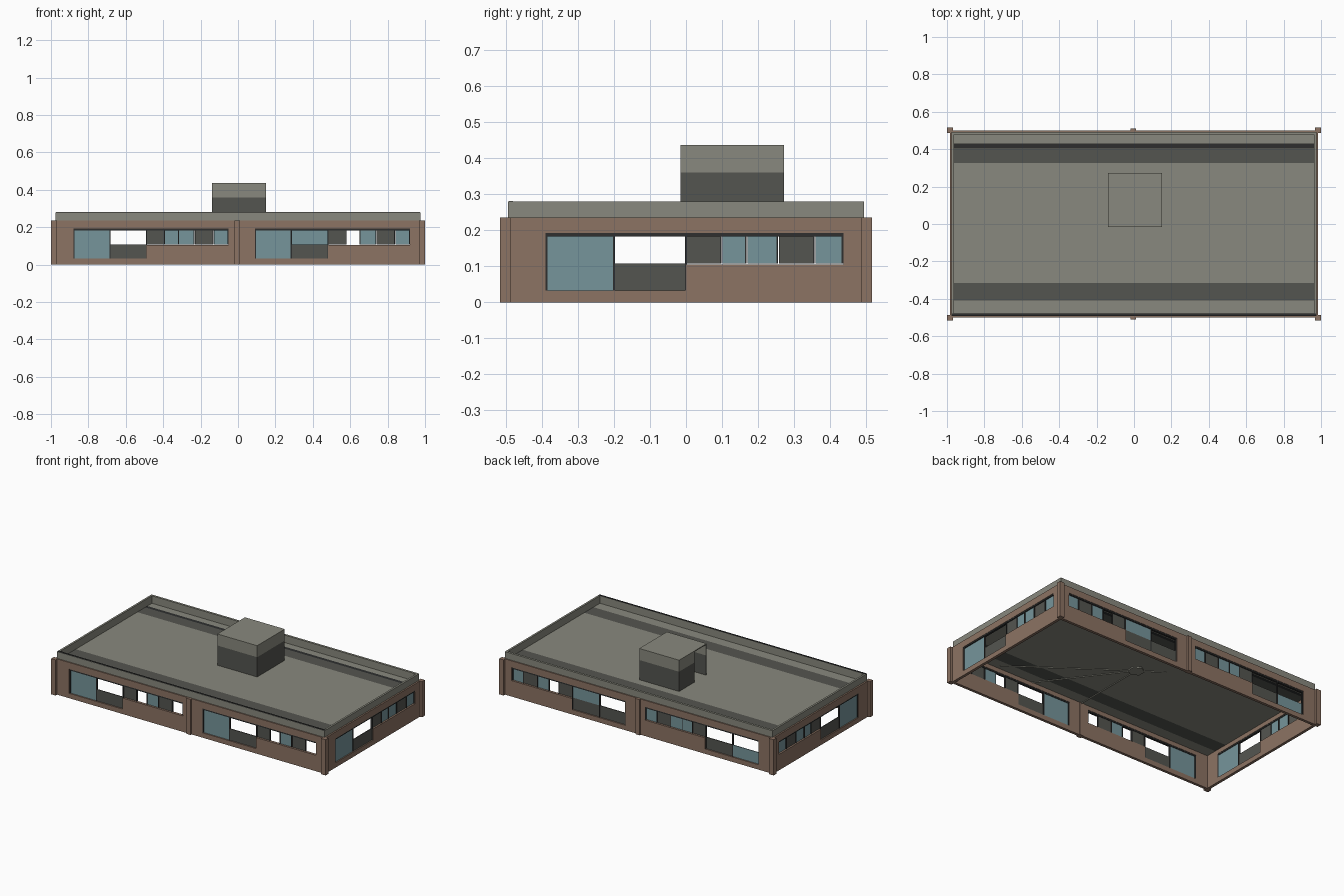
import bpy, bmesh, math
from mathutils import Vector, Matrix

if "Cube" in bpy.data.objects:
    bpy.data.objects.remove(bpy.data.objects["Cube"])


def material(name, rgb):
    m = bpy.data.materials.new(name)
    lin = [((c / 255 + 0.055) / 1.055) ** 2.4 for c in rgb]
    m.diffuse_color = (*lin, 1)
    m.use_nodes = True
    m.node_tree.nodes["Principled BSDF"].inputs["Base Color"].default_value = m.diffuse_color
    return m


BROWN = material("brown cladding", (140, 115, 99))
GREY = material("roof grey", (137, 137, 126))
DARK = material("dark grey", (84, 85, 80))
GLASS = material("blue glass", (118, 149, 155))
BLACK = material("charcoal", (46, 47, 47))

parts = {}


def box(part, mat, a, b):
    """Collect a box between two corners into the named part."""
    bm = parts.setdefault((part, mat), bmesh.new())
    a, b = Vector(a), Vector(b)
    size = [max(abs(b[i] - a[i]), 1e-4) for i in range(3)]
    bmesh.ops.create_cube(bm, size=1, matrix=Matrix.Translation((a + b) / 2) @ Matrix.Diagonal((*size, 1)))


# Each side maps (distance along wall, depth inward, height) to the world
SIDES = {
    "front": lambda u, d, z: (u, -0.5 + d, z),
    "back": lambda u, d, z: (u, 0.5 - d, z),
    "right": lambda u, d, z: (0.985 - d, u, z),
    "left": lambda u, d, z: (-0.985 + d, u, z),
}
WALL_T, TOP, HEAD, SILL, MID = 0.018, 0.235, 0.192, 0.032, 0.108


def bay(side, u0, u1, start, big, tall, end, back_swap=None):
    """Wall section u0..u1 with an L-shaped window opening start..end."""
    f = SIDES[side]

    def slab(part, mat, ua, ub, za, zb, da=0.0, db=WALL_T):
        box(side + "_" + part, mat, f(ua, da, za), f(ub, db, zb))

    def pane(mat, ua, ub, za, zb):
        slab("panes", mat, ua, ub, za, zb, 0.008, 0.013)

    # solid wall around the opening
    slab("wall", BROWN, u0, start, 0, TOP)
    slab("wall", BROWN, end, u1, 0, TOP)
    slab("wall", BROWN, start, end, HEAD, TOP)
    slab("wall", BROWN, start, tall, 0, SILL)
    slab("wall", BROWN, tall, end, 0, MID - 0.003)
    # window head beam and mullions
    slab("window_head", BLACK, start, end, HEAD - 0.009, HEAD, 0.002, 0.016)
    top = HEAD - 0.009
    for u in (start + 0.003, big, tall, end - 0.003):
        slab("mullions", BLACK, u - 0.003, u + 0.003, SILL if u < tall + 0.01 else MID, top, 0.004, 0.016)
    # large window and the half-open one beside it
    if back_swap == "upper_open":
        pane(GLASS, start, big, SILL, MID)
    elif back_swap == "exchanged":
        pane(DARK, start, big, SILL, MID)
        pane(GLASS, big, tall, MID, top)
    else:
        pane(GLASS, start, big, SILL, top)
    pane(DARK, big, tall, SILL, MID)
    # strip of small windows
    w = end - tall
    strip = [(0, .22, DARK), (.22, .39, None), (.39, .58, GLASS), (.59, .81, DARK), (.82, 1, None)]
    if side == "back":
        strip[4] = (.82, 1, GLASS)
    if side in ("left", "right"):
        strip[1], strip[4] = (.23, .38, GLASS), (.82, 1, GLASS)
    if back_swap == "upper_open":
        strip[1] = (.22, .39, GLASS)
    for a, b, m in strip:
        if m:
            pane(m, tall + a * w, tall + b * w, MID, top)
        slab("mullions", BLACK, tall + b * w - 0.002, tall + b * w + 0.002, MID, top, 0.004, 0.016)


# Walls: two bays on the long sides, one on the short sides
for side in ("front", "back"):
    back = side == "back"
    bay(side, -0.985, 0.0, -0.88, -0.685, -0.49, -0.05, "upper_open" if back else None)
    bay(side, 0.0, 0.985, 0.09, 0.285, 0.482, 0.92, "exchanged" if back else None)
for side in ("left", "right"):
    bay(side, -0.482, 0.482, -0.39, -0.2, 0.0, 0.437)

# Corner posts and centre posts
for sx in (-1, 1):
    for sy in (-1, 1):
        box("corner_posts", BROWN, (sx * 0.968, sy * 0.487, 0), (sx, sy * 0.516, TOP))
for sy in (-1, 1):
    box("centre_posts", BROWN, (-0.018, sy * 0.478, 0), (0.012, sy * 0.511, TOP))

# Flat roof in light and dark bands
ROOF = 0.23
bands = [-0.485, -0.41, -0.315, 0.325, 0.407, 0.43, 0.485]
for i, m in enumerate((GREY, DARK, GREY, DARK, BLACK, GREY)):
    box("roof_deck", m, (-0.97, bands[i], ROOF - 0.01), (0.97, bands[i + 1], ROOF))

# Parapet round the roof, with a dark coping along the front
for s in (-1, 1):
    box("parapet", GREY, (-0.975, s * 0.478, 0.222), (0.975, s * 0.493, 0.279))
    box("parapet", GREY, (s * 0.962, -0.478, 0.222), (s * 0.975, 0.478, 0.279))
box("parapet_coping", BLACK, (-0.972, -0.491, 0.279), (0.972, -0.479, 0.2805))

# Rooftop hut: hollow, dark below and light above, doorway on the left
X0, X1, Y0, Y1, T = -0.14, 0.15, -0.015, 0.272, 0.006
for za, zb, m in ((ROOF, 0.36, DARK), (0.36, 0.43, GREY)):
    box("roof_hut", m, (X0, Y0, za), (X1, Y0 + T, zb))
    box("roof_hut", m, (X0, Y1 - T, za), (X1, Y1, zb))
    box("roof_hut", m, (X1 - T, Y0 + T, za), (X1, Y1 - T, zb))
    box("roof_hut", m, (X0, 0.11, za), (X0 + T, Y1 - T, zb))
box("roof_hut", GREY, (X0, Y0, 0.43), (X1, Y1, 0.436))

# Thin ceiling pipes running from a hub to the walls
hub = Vector((0.0, 0.02, 0.216))
bm = parts.setdefault(("ceiling_pipes", GREY), bmesh.new())
for x, y in ((0, -0.48), (0.38, -0.48), (0.65, -0.45), (-0.15, 0.12)):
    end = Vector((x, y, 0.216))
    d = end - hub
    rot = d.to_track_quat('Z', 'Y').to_matrix().to_4x4()
    bmesh.ops.create_cone(bm, cap_ends=True, segments=6, radius1=0.004, radius2=0.004,
                          depth=d.length, matrix=Matrix.Translation((hub + end) / 2) @ rot)
bmesh.ops.create_cone(bm, cap_ends=True, segments=6, radius1=0.05, radius2=0.05, depth=0.008,
                      matrix=Matrix.Translation(hub))

# Turn the collected parts into objects
for (name, mat), bm in parts.items():
    me = bpy.data.meshes.new(name)
    bm.to_mesh(me)
    bm.free()
    me.materials.append(mat)
    bpy.context.collection.objects.link(bpy.data.objects.new(name, me))
